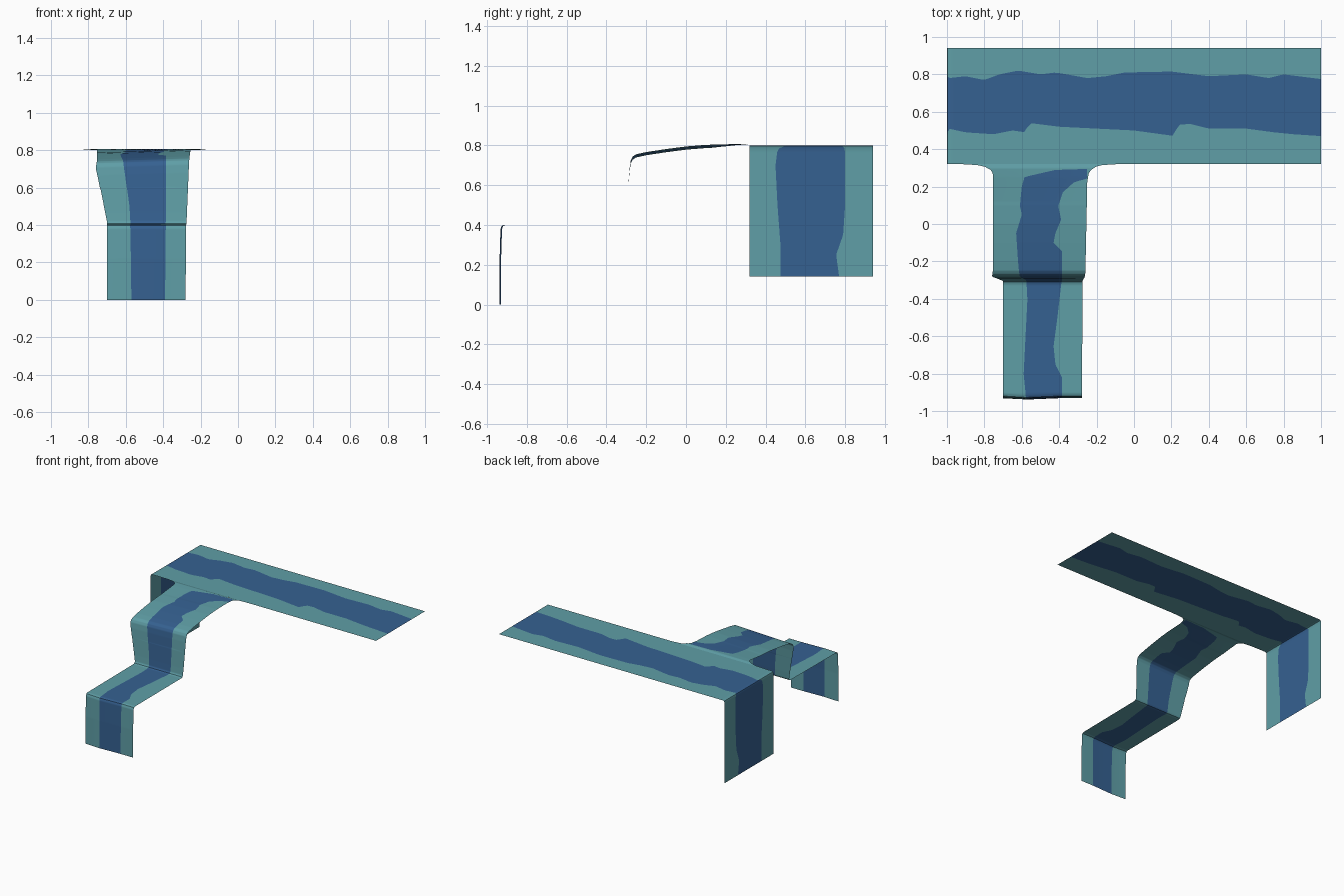
import bpy, bmesh, math
from mathutils import Vector

if "Cube" in bpy.data.objects:
    bpy.data.objects.remove(bpy.data.objects["Cube"])


def material(name, rgb):
    m = bpy.data.materials.new(name)
    m.diffuse_color = (*rgb, 1)
    m.use_nodes = True
    m.node_tree.nodes["Principled BSDF"].inputs["Base Color"].default_value = m.diffuse_color
    return m


TEAL = material("shallow_teal", (0.115, 0.345, 0.385))
BLUE = material("deep_blue", (0.036, 0.120, 0.285))


def interp(keys, s):
    """Piecewise linear lookup; keys run from high s to low s."""
    if s >= keys[0][0]:
        return keys[0][1]
    for (s0, v0), (s1, v1) in zip(keys, keys[1:]):
        if s >= s1:
            return v0 + (v1 - v0) * (s0 - s) / (s0 - s1)
    return keys[-1][1]


def ribbon(name, profile, edges, place, step):
    """Sweep a three-lane water sheet down a profile of (along, z) points.
    Lane edges are looked up by s = along + z, which always falls downstream."""
    pts = []
    for a, b in zip(profile, profile[1:]):
        a, b = Vector(a), Vector(b)
        n = max(1, math.ceil((b - a).length / step))
        pts += [a.lerp(b, i / n) for i in range(n)]
    pts.append(Vector(profile[-1]))
    bm = bmesh.new()
    rows = [[bm.verts.new(place(p.x, p.y, interp(e, p.x + p.y))) for e in edges] for p in pts]
    for r0, r1 in zip(rows, rows[1:]):
        for k in range(3):
            f = bm.faces.new((r0[k], r1[k], r1[k + 1], r0[k + 1]))
            f.material_index = 1 if k == 1 else 0
    bmesh.ops.remove_doubles(bm, verts=bm.verts, dist=1e-4)
    me = bpy.data.meshes.new(name)
    bm.to_mesh(me)
    bm.free()
    me.materials.append(TEAL)
    me.materials.append(BLUE)
    ob = bpy.data.objects.new(name, me)
    bpy.context.collection.objects.link(ob)
    bpy.ops.object.select_all(action='DESELECT')
    ob.select_set(True)
    bpy.context.view_layer.objects.active = ob
    bpy.ops.object.shade_smooth_by_angle(angle=math.radians(40))


# Main river along x, ending in a side waterfall at x = -1
river_profile = [(1, .8), (-.985, .8), (-.996, .796), (-1, .785), (-1, .14)]
river_back = [(1.8, .775), (1.6, .80), (1.52, .78), (1.4, .80), (1.2, .79), (1.0, .815),
              (.75, .81), (.65, .79), (.55, .78), (.44, .80), (.38, .81), (.3, .80),
              (.18, .82), (.08, .80), (0, .77), (-.1, .79), (-.19, .78), (-.22, .80),
              (-.5, .80), (-.65, .79), (-.75, .755), (-.86, .77)]
river_front = [(1.8, .47), (1.65, .48), (1.55, .49), (1.4, .51), (1.2, .51), (1.1, .535),
               (1.03, .53), (1.02, .47), (.8, .50), (.5, .515), (.4, .52), (.24, .54),
               (.22, .49), (.15, .50), (.05, .48), (-.1, .49), (-.19, .51), (-.22, .46),
               (-.3, .45), (-.5, .46), (-.7, .475), (-.86, .475)]
ribbon("main_river_and_side_fall", river_profile,
       [[(0, .94)], river_back, river_front, [(0, .32)]],
       lambda a, z, c: (a, c, z), .02)

# Branch stream towards the front, dropping over two falls
stream_profile = [(.32, .80), (.30, .807), (.25, .807), (.1, .803), (0, .795), (-.1, .782),
                  (-.2, .767), (-.25, .756), (-.268, .745), (-.278, .725), (-.284, .68),
                  (-.300, .47), (-.305, .42), (-.311, .409), (-.325, .405), (-.6, .403),
                  (-.905, .401), (-.919, .396), (-.925, .38), (-.930, .22), (-.931, 0)]
left_bank = [(1.12, -.92), (1.117, -.84), (1.111, -.795), (1.098, -.768), (1.078, -.755),
             (.5, -.755), (.44, -.76), (.11, -.70), (-.93, -.70)]
right_bank = [(1.12, -.09), (1.117, -.17), (1.111, -.205), (1.098, -.228), (1.078, -.242),
              (1.03, -.25), (.5, -.26), (.11, -.275), (-.93, -.28)]
deep_left = [(1.098, -.25), (1.096, -.42), (1.078, -.50), (1.058, -.585), (1.006, -.60),
             (.9, -.61), (.85, -.60), (.74, -.63), (.567, -.62), (.44, -.61), (.2, -.58),
             (0, -.57), (-.2, -.58), (-.4, -.59), (-.55, -.575), (-.93, -.57)]
deep_right = [(1.098, -.25), (1.050, -.25), (1.03, -.32), (.975, -.38), (.9, -.405),
              (.82, -.39), (.74, -.42), (.682, -.43), (.63, -.385), (.12, -.385),
              (-.1, -.41), (-.25, -.43), (-.35, -.42), (-.42, -.385), (-.93, -.39)]


def place_stream(y, z, x):
    # the upper run leans down to the left; the lower lip bows forward slightly
    if y > -.29:
        z -= .016 * min(1, max(0, (.32 - y) / .2)) * min(1, (z - .41) / .3) * (-.25 - x) / .5
    if y < -.9:
        y -= .008 * max(0, 1 - abs(x + .58) / .13)
    return (x, y, z)


ribbon("branch_stream_with_falls", stream_profile,
       [left_bank, deep_left, deep_right, right_bank], place_stream, .006)
